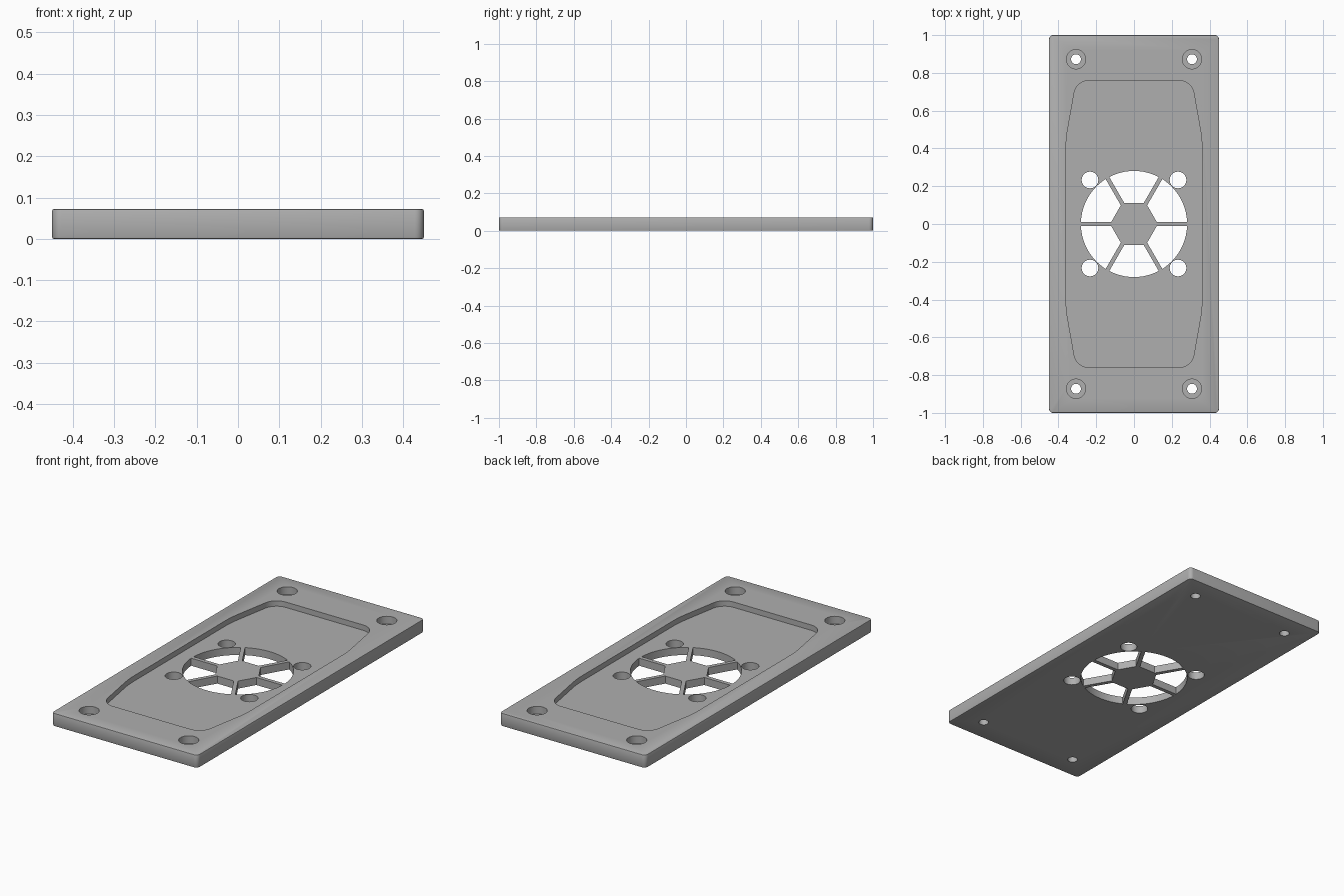
import bpy, bmesh
from math import sin, cos, asin, pi, sqrt, radians
from mathutils import Vector, Matrix

if "Cube" in bpy.data.objects:
    bpy.data.objects.remove(bpy.data.objects["Cube"])

HEIGHT = 0.072
FLOOR = 0.042      # height of the pocket floor
EDGE = 0.004       # small softening on the plate rims

grey = bpy.data.materials.new("plate grey")
grey.use_nodes = True
colour = (0.43, 0.43, 0.43, 1)
grey.diffuse_color = colour
grey.node_tree.nodes["Principled BSDF"].inputs["Base Color"].default_value = colour


def fillet(corners, steps=10):
    """Round each (x, y, radius) corner of a convex outline."""
    out = []
    for i, (x, y, r) in enumerate(corners):
        p = Vector((x, y))
        a = (Vector(corners[i - 1][:2]) - p).normalized()
        b = (Vector(corners[(i + 1) % len(corners)][:2]) - p).normalized()
        half = a.angle(b) / 2
        centre = p + (a + b).normalized() * (r / sin(half))
        reach = r / (sin(half) / cos(half))
        start, end = p + a * reach - centre, p + b * reach - centre
        sweep = start.angle(end)
        for k in range(steps + 1):
            t = k / steps
            v = start * sin((1 - t) * sweep) + end * sin(t * sweep)
            out.append(centre + v / sin(sweep))
    return out


def prism(name, outline, z0, z1):
    """Extrude a flat outline from z0 to z1."""
    bm = bmesh.new()
    base = bm.faces.new([bm.verts.new((p[0], p[1], z0)) for p in outline])
    top = bmesh.ops.extrude_face_region(bm, geom=[base])["geom"]
    bmesh.ops.translate(bm, vec=(0, 0, z1 - z0),
                        verts=[v for v in top if isinstance(v, bmesh.types.BMVert)])
    bmesh.ops.recalc_face_normals(bm, faces=bm.faces)
    mesh = bpy.data.meshes.new(name)
    bm.to_mesh(mesh)
    bm.free()
    obj = bpy.data.objects.new(name, mesh)
    bpy.context.collection.objects.link(obj)
    mesh.materials.append(grey)
    return obj


def circle(x, y, r, n=40):
    return [(x + r * cos(2 * pi * k / n), y + r * sin(2 * pi * k / n)) for k in range(n)]


def vent(angle, hub=0.11, rim=0.281, half=0.011, steps=16):
    """One fan opening between the hexagonal hub, two spokes and the round rim."""
    slope = radians(30)
    inner = (hub - half * sin(slope)) / cos(slope) * sin(slope) - half * cos(slope)
    spread = slope - asin(half / rim)
    pts = [Vector((hub, -inner))]
    for k in range(steps + 1):
        a = -spread + 2 * spread * k / steps
        pts.append(Vector((rim * cos(a), rim * sin(a))))
    pts.append(Vector((hub, inner)))
    turn = Matrix.Rotation(angle, 2)
    return [turn @ p for p in pts]


# Plate with rounded corners and softened rims
W, L, R = 0.45, 1.0, 0.022
plate = prism("plate", fillet([(W, -L, R), (W, L, R), (-W, L, R), (-W, -L, R)], 6), 0, HEIGHT)
bm = bmesh.new()
bm.from_mesh(plate.data)
rims = [e for e in bm.edges if abs(e.verts[0].co.z - e.verts[1].co.z) < 1e-5]
bmesh.ops.bevel(bm, geom=rims, offset=EDGE, segments=2, profile=0.5, affect='EDGES')
bm.to_mesh(plate.data)
bm.free()

# Cutters: tapered pocket, vents, fan screw holes, counterbored corner holes
ABOVE, BELOW = HEIGHT + 0.05, -0.05
quarter = [(0.36, 0.45, 0.6), (0.305, 0.76, 0.08)]
right = [(x, -y, r) for x, y, r in reversed(quarter)] + quarter
left = [(-x, -y, r) for x, y, r in right]
cutters = [prism("pocket_cutter", fillet(right + left), FLOOR, ABOVE)]
for k in range(6):
    cutters.append(prism("vent_cutter", vent(radians(30 + 60 * k)), BELOW, ABOVE))
for sx in (-1, 1):
    for sy in (-1, 1):
        cutters.append(prism("fan_screw_cutter", circle(sx * 0.233, sy * 0.233, 0.044), BELOW, ABOVE))
        x, y = sx * 0.307, sy * 0.872
        cutters.append(prism("corner_bore_cutter", circle(x, y, 0.051), 0.03, ABOVE))
        cutters.append(prism("corner_hole_cutter", circle(x, y, 0.026), BELOW, ABOVE))

bpy.ops.object.select_all(action='DESELECT')
plate.select_set(True)
bpy.context.view_layer.objects.active = plate
for cutter in cutters:
    cutter.hide_render = True
    mod = plate.modifiers.new("cut", 'BOOLEAN')
    mod.operation, mod.solver, mod.object = 'DIFFERENCE', 'EXACT', cutter
    bpy.ops.object.modifier_apply(modifier=mod.name)
for cutter in cutters:
    bpy.data.objects.remove(cutter)

bpy.ops.object.shade_smooth_by_angle(angle=radians(30))
